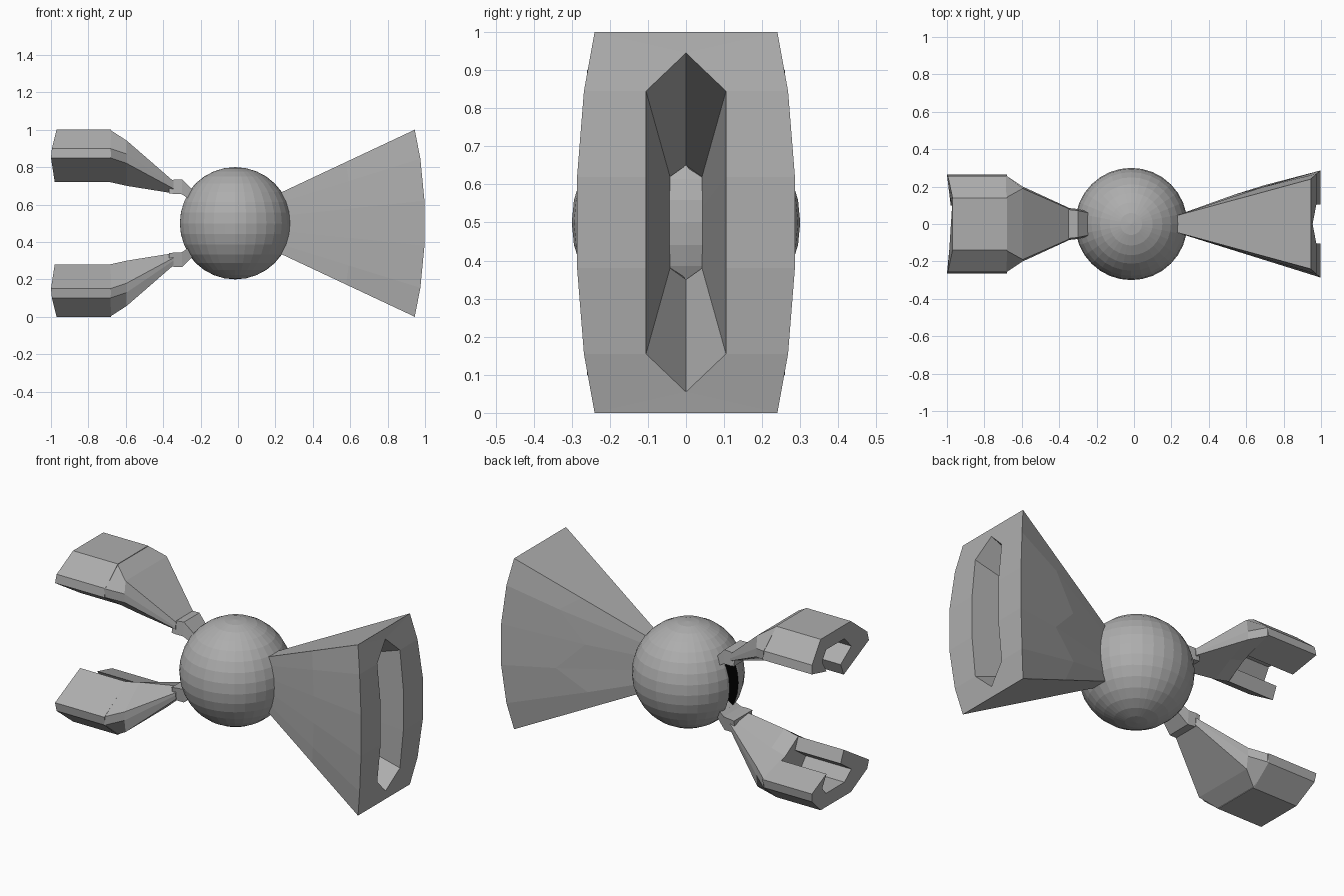
import bpy, bmesh

if "Cube" in bpy.data.objects:
    bpy.data.objects.remove(bpy.data.objects["Cube"])

grey = bpy.data.materials.new("mid_grey")
grey.diffuse_color = (0.42, 0.42, 0.42, 1)
grey.use_nodes = True
grey.node_tree.nodes["Principled BSDF"].inputs["Base Color"].default_value = grey.diffuse_color


def loft(name, rings, closed=False):
    """Skin a list of equal-length point rings; cap the ends or join them up."""
    bm = bmesh.new()
    vs = [[bm.verts.new(p) for p in r] for r in rings]
    n, m = len(rings[0]), len(rings)
    for i in range(m if closed else m - 1):
        a, b = vs[i], vs[(i + 1) % m]
        for k in range(n):
            j = (k + 1) % n
            bm.faces.new((a[k], a[j], b[j], b[k]))
    if not closed:
        bm.faces.new(vs[0][::-1])
        bm.faces.new(vs[-1])
    bmesh.ops.remove_doubles(bm, verts=bm.verts, dist=0.0005)
    bmesh.ops.recalc_face_normals(bm, faces=bm.faces)
    me = bpy.data.meshes.new(name)
    bm.to_mesh(me)
    bm.free()
    me.materials.append(grey)
    ob = bpy.data.objects.new(name, me)
    bpy.context.collection.objects.link(ob)
    return ob


# Central ball with a narrow recess between the two arms
bpy.ops.mesh.primitive_uv_sphere_add(segments=32, ring_count=16, radius=0.3,
                                     location=(-0.015, 0, 0.5))
ball = bpy.context.object
ball.name = "ball"
ball.data.materials.append(grey)

# Dark strip lining the recess
black = bpy.data.materials.new("black")
black.diffuse_color = (0.0, 0.0, 0.0, 1)
black.use_nodes = True
black.node_tree.nodes["Principled BSDF"].inputs["Base Color"].default_value = black.diffuse_color
bpy.ops.mesh.primitive_cube_add(size=1, location=(-0.28, 0, 0.5))
cutter = bpy.context.object
cutter.name = "recess_cutter"
cutter.scale = (0.12, 0.08, 0.28)
cutter.data.materials.append(black)
cutter.hide_render = True
cutter.hide_set(True)
mod = ball.modifiers.new("recess", 'BOOLEAN')
mod.operation = 'DIFFERENCE'
mod.material_mode = 'TRANSFER'
mod.object = cutter

# Flared horn: outer skin, curved rim, hexagonal mouth, inner funnel
levels = [0.5, 0.345, 0.12, -0.12, -0.345, -0.5]


def horn_ring(xs, ys, zs):
    right = [(x, y, 0.5 + z) for x, y, z in zip(xs, ys, zs)]
    left = [(x, -y, z) for x, y, z in reversed(right)]
    return right + left


rim_x = [0.945, 0.975, 0.997, 0.997, 0.975, 0.945]
rim_y = [0.24, 0.268, 0.286, 0.286, 0.268, 0.24]
start = horn_ring([0.21] * 6, [0.04] * 6, [l * 0.31 for l in levels])
rim = horn_ring(rim_x, rim_y, levels)
# Hammered middle of the back side: alternate points slide along and bulge
shift = [0.5, 0.62, 0.42, 0.62, 0.42, 0.5]
middle = []
for k, (a, b) in enumerate(zip(start, rim)):
    t = shift[k] if k < 6 else 0.5
    p = [u + (v - u) * t for u, v in zip(a, b)]
    p[1] += 0.015 if 0 < k < 5 else 0
    middle.append(p)
mouth = horn_ring([0.955] + rim_x[1:5] + [0.955], [0, .105, .105, .105, .105, 0],
                  [0.445, 0.345, 0.12, -0.12, -0.345, -0.445])
throat = horn_ring([0.26] * 6, [0, .042, .042, .042, .042, 0],
                   [0.15, 0.12, 0.04, -0.04, -0.12, -0.15])
loft("horn", [start, middle, rim, mouth, throat], closed=True)


# Two clawed arms, mirrored about the middle height
def arm(prefix, flip):
    def P(x, y, z):
        return (x, y, 1 - z if flip else z)

    # Hook: open C section, (end x, y, z)
    hook = [(-.98, .10, .80), (-1, .264, .85), (-.995, .256, .9), (-.97, .14, 1),
            (-.97, -.14, 1), (-.995, -.256, .9), (-1, -.264, .85), (-.98, -.06, .72),
            (-.98, -.03, .79), (-.98, -.13, .86), (-.97, -.08, .92),
            (-.97, .09, .92), (-.98, .14, .87)]
    loft(prefix + "_claw", [[P(*p) for p in hook],
                            [P(-.68, y, z) for x, y, z in hook]])

    # Forearm: solid taper from claw to wrist
    def sec(x, wt, ws, top, up, low, bot, tip):
        pts = [(wt, top), (-wt, top), (-ws, up), (-ws, low),
               (-tip, bot), (tip, bot + (low - bot) * 0.55), (ws, low), (ws, up)]
        return [P(x, y, z) for y, z in pts]

    loft(prefix + "_forearm", [
        sec(-.685, .14, .26, 1.0, .9, .85, .72, .06),
        sec(-.595, .19, .2, .942, .87, .82, .70, .06),
        sec(-.345, .08, .085, .725, .70, .685, .66, .05)])

    # Wrist: bent collar running into the ball
    path = [(-.37, .085, .66, .715), (-.345, .085, .657, .733),
            (-.30, .08, .655, .735), (-.235, .065, .612, .67),
            (-.16, .06, .56, .61)]
    loft(prefix + "_wrist", [[P(x, w, a), P(x, w * .9, b), P(x, -w * .9, b), P(x, -w, a)]
                             for x, w, a, b in path])


arm("upper", False)
arm("lower", True)
